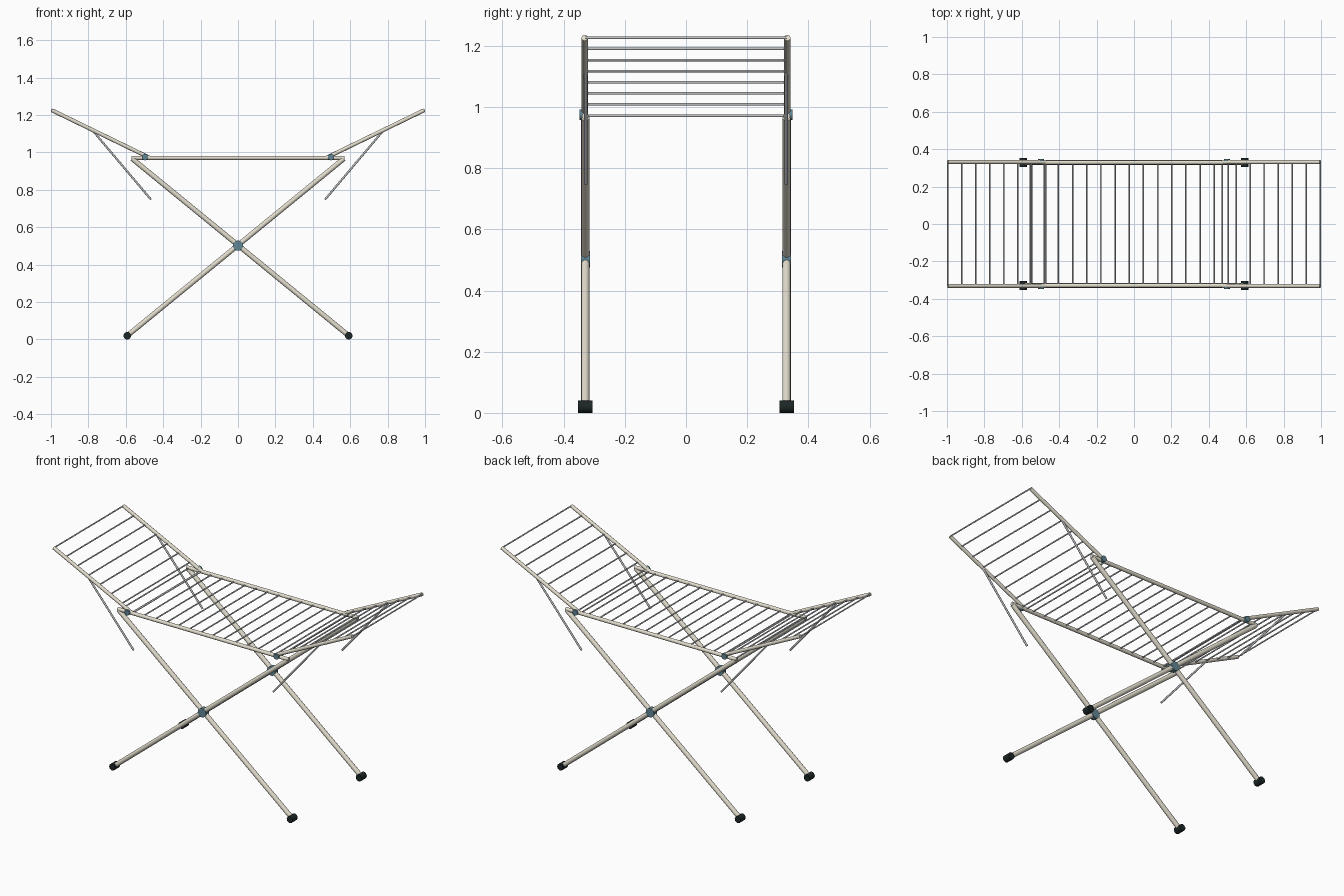
import bpy
from mathutils import Vector

if "Cube" in bpy.data.objects:
    bpy.data.objects.remove(bpy.data.objects["Cube"])


def material(name, rgb):
    m = bpy.data.materials.new(name)
    m.diffuse_color = (*rgb, 1)
    m.use_nodes = True
    m.node_tree.nodes["Principled BSDF"].inputs["Base Color"].default_value = m.diffuse_color
    return m


CREAM = material("cream_tube", (0.76, 0.72, 0.61))
GREY = material("grey_wire", (0.50, 0.52, 0.54))
BLUE = material("blue_joint", (0.12, 0.24, 0.30))
BLACK = material("black_rubber", (0.012, 0.02, 0.02))


def tube(name, a, b, radius, mat, sides=16):
    """Smooth capped cylinder running from a to b."""
    a, b = Vector(a), Vector(b)
    d = b - a
    bpy.ops.mesh.primitive_cylinder_add(
        vertices=sides, radius=radius, depth=d.length, location=(a + b) / 2,
        rotation=d.to_track_quat('Z', 'Y').to_euler())
    o = bpy.context.object
    o.name = name
    o.data.materials.append(mat)
    bpy.ops.object.shade_smooth_by_angle()
    return o


Y = 0.329            # side frame position
DECK_Z = 0.971
HINGE, TIP = Vector((0.473, 0, 0.972)), Vector((0.996, 0, 1.226))


def across(name, x, z):
    """Wire from one side frame to the other."""
    tube(name, (x, -Y, z), (x, Y, z), 0.004, GREY, 12)


for s in (-1, 1):
    y = s * Y
    # deck side rail and the central pivot
    tube("deck_rail", (-0.57, y, DECK_Z), (0.57, y, DECK_Z), 0.011, CREAM)
    tube("leg_pivot", (0, y - 0.0145, 0.502), (0, y + 0.0145, 0.502), 0.027, BLUE)
    for m in (-1, 1):
        # crossed legs with rubber feet
        tube("leg", (-m * 0.59, y, 0.022), (m * 0.565, y, 0.966), 0.0135, CREAM)
        tube("foot", (m * 0.592, y - 0.024, 0.02), (m * 0.592, y + 0.024, 0.02), 0.02, BLACK)
        # folding wing rail, hinge and prop
        tube("wing_rail", (m * HINGE.x, s * 0.331, HINGE.z), (m * TIP.x, s * 0.331, TIP.z),
             0.0105, CREAM)
        tube("wing_hinge", (m * 0.497, s * 0.325, 0.975),
             (m * 0.497, s * 0.348, 0.975), 0.017, BLUE)
        tube("wing_prop", (m * 0.775, s * 0.328, 1.115), (m * 0.465, s * 0.328, 0.748),
             0.0055, GREY, 16)

# deck wires
for i in range(15):
    across("deck_wire", -0.556 + i * 0.0758, DECK_Z)

# wing wires
for m in (-1, 1):
    for i in range(8):
        p = HINGE.lerp(TIP, i / 7)
        across("wing_wire", m * p.x, p.z)
